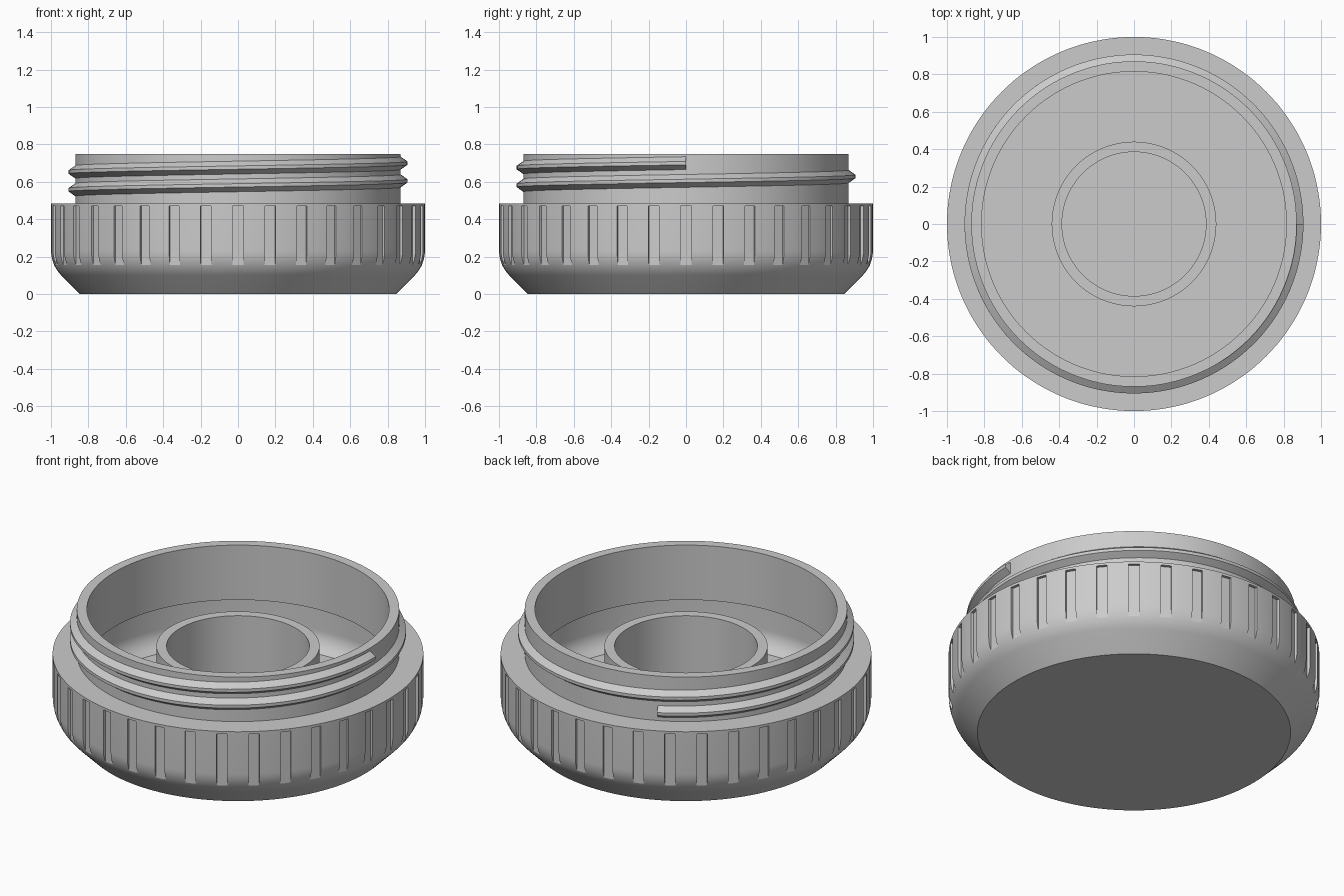
import bpy, bmesh
from math import sin, cos, pi, radians
from mathutils import Matrix

SEG = 144

if "Cube" in bpy.data.objects:
    bpy.data.objects.remove(bpy.data.objects["Cube"], do_unlink=True)

grey = bpy.data.materials.new("plain grey")
grey.use_nodes = True
colour = (0.6, 0.6, 0.6, 1)
grey.diffuse_color = colour
grey.node_tree.nodes["Principled BSDF"].inputs["Base Color"].default_value = colour


def make_object(name, bm):
    bmesh.ops.recalc_face_normals(bm, faces=bm.faces)
    mesh = bpy.data.meshes.new(name)
    bm.to_mesh(mesh)
    bm.free()
    mesh.materials.append(grey)
    obj = bpy.data.objects.new(name, mesh)
    bpy.context.collection.objects.link(obj)
    return obj


def activate(obj):
    bpy.ops.object.select_all(action='DESELECT')
    obj.select_set(True)
    bpy.context.view_layer.objects.active = obj


def smooth(obj):
    activate(obj)
    bpy.ops.object.shade_smooth_by_angle(angle=radians(18))


def lathe(name, profile, closed):
    """Spin an (r, z) profile around the z axis."""
    bm = bmesh.new()
    verts = [bm.verts.new((r, 0, z)) for r, z in profile]
    pairs = list(zip(verts, verts[1:]))
    if closed:
        pairs.append((verts[-1], verts[0]))
    edges = [bm.edges.new(p) for p in pairs]
    bmesh.ops.spin(bm, geom=verts + edges, cent=(0, 0, 0), axis=(0, 0, 1),
                   angle=2 * pi, steps=SEG, use_duplicate=False)
    bmesh.ops.remove_doubles(bm, verts=bm.verts, dist=0.0001)
    return make_object(name, bm)


# Body: hollow shell with a chamfered foot, rounded side and flat shelf
ARC_R, ARC_Z, WALL = 0.188, 0.233, 0.055
FOOT, SHELF, FLOOR = 0.845, 0.485, 0.12


def side_arc(radius, steps=9):
    """Eighth of a circle from the chamfer up to the vertical side."""
    angles = [radians(45) * (1 - i / steps) for i in range(steps + 1)]
    return [(1 - ARC_R + radius * cos(a), ARC_Z - radius * sin(a)) for a in angles]


outer = [(0, 0), (FOOT, 0)] + side_arc(ARC_R) + [(1, SHELF), (0.86, SHELF)]
inner = [(0, FLOOR), (0.887, FLOOR)] + side_arc(ARC_R - WALL)
inner += [(1 - WALL, 0.425), (0.86, 0.425)]
body = lathe("cap_body", outer + inner[::-1], False)

# Grip grooves cut around the body, running out on the rounded side
GROOVES, GROOVE_R, LOW, HIGH = 36, 0.983, 0.12, 0.47
bm = bmesh.new()
for i in range(GROOVES):
    m = (Matrix.Rotation(2 * pi * i / GROOVES, 4, 'Z')
         @ Matrix.Translation((GROOVE_R + 0.05, 0, (LOW + HIGH) / 2))
         @ Matrix.Diagonal((0.1, 0.057, HIGH - LOW, 1)))
    bmesh.ops.create_cube(bm, size=1, matrix=m)
cutter = make_object("groove_cutter", bm)
cutter.hide_render = True
mod = body.modifiers.new("grooves", 'BOOLEAN')
mod.operation = 'DIFFERENCE'
mod.solver = 'EXACT'
mod.object = cutter
activate(body)
bpy.ops.object.modifier_apply(modifier=mod.name)
bpy.data.objects.remove(cutter, do_unlink=True)
smooth(body)


# Neck wall and inner ring
def tube(name, r_in, r_out, bottom, top):
    profile = [(r_in, bottom), (r_out, bottom), (r_out, top), (r_in, top)]
    smooth(lathe(name, profile, True))


tube("neck", 0.815, 0.87, 0.424, 0.75)
tube("inner_ring", 0.385, 0.44, 0.11, 0.53)

# Screw thread: a trapezoid section swept up a helix, ending at +x
PITCH, END_Z, START, END, COUNT = 0.095, 0.7, 115, 720, 240
section = [(0.862, -0.04), (0.906, -0.009), (0.906, 0.009), (0.862, 0.04)]
bm = bmesh.new()
rings = []
for i in range(COUNT + 1):
    deg = START + (END - START) * i / COUNT
    a = radians(deg)
    zc = END_Z - PITCH * (END - deg) / 360
    rings.append([bm.verts.new((r * cos(a), r * sin(a), zc + dz)) for r, dz in section])
for lo, hi in zip(rings, rings[1:]):
    for j in range(4):
        k = (j + 1) % 4
        bm.faces.new((lo[j], lo[k], hi[k], hi[j]))
bm.faces.new(rings[0])
bm.faces.new(rings[-1])
smooth(make_object("screw_thread", bm))
